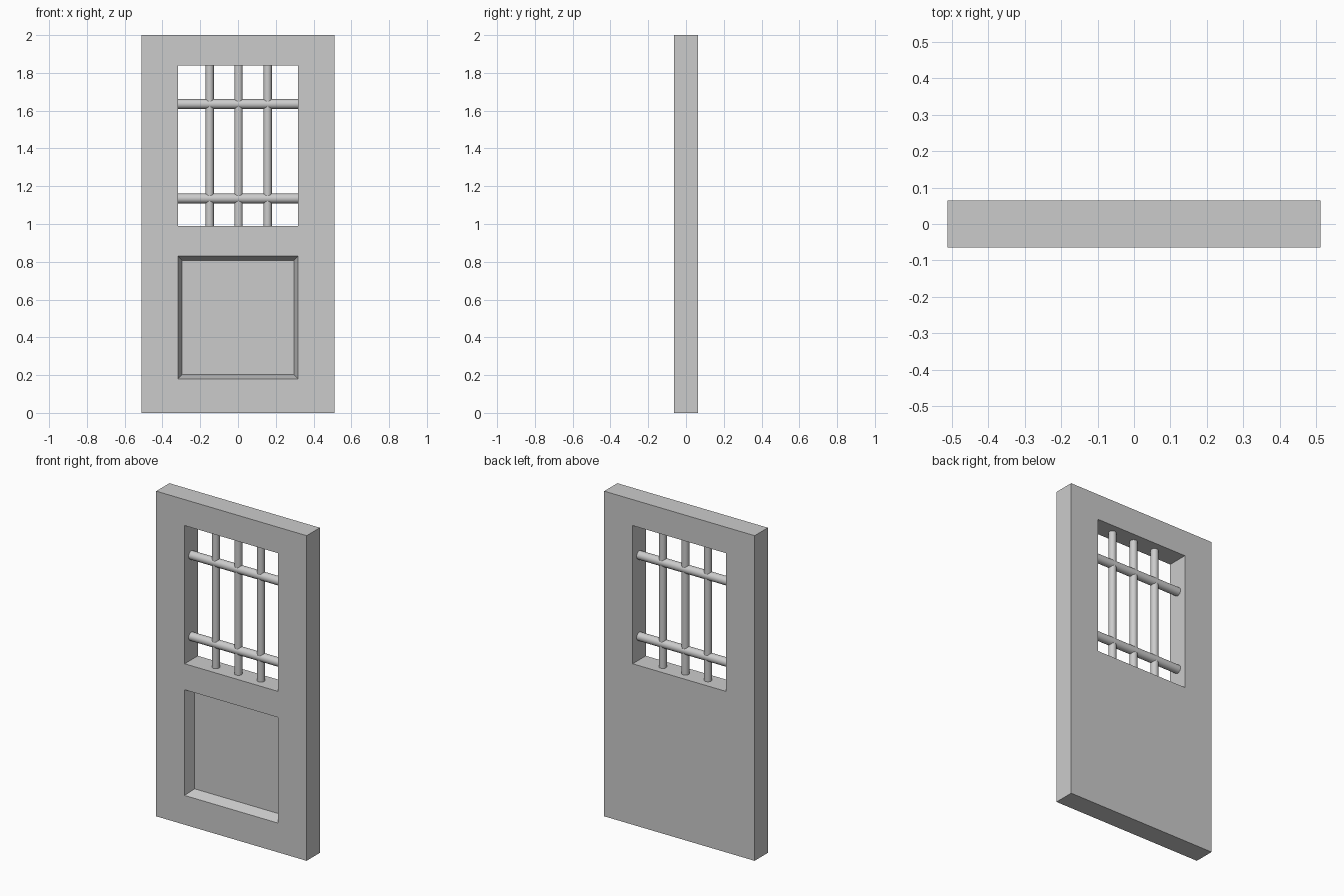
import bpy, bmesh
from math import pi, radians
from mathutils import Matrix, Vector

cube = bpy.data.objects.get("Cube")
if cube:
    bpy.data.objects.remove(cube)

HALF_DEPTH = 0.064
XS = (-0.512, -0.318, 0.318, 0.512)
ZS = (0, 0.18, 0.83, 0.99, 1.84, 2)

grey = bpy.data.materials.new("plain grey")
grey.use_nodes = True
colour = (0.6, 0.6, 0.6, 1)
grey.diffuse_color = colour
grey.node_tree.nodes["Principled BSDF"].inputs["Base Color"].default_value = colour


def finish(name, bm):
    mesh = bpy.data.meshes.new(name)
    bmesh.ops.recalc_face_normals(bm, faces=bm.faces)
    bm.to_mesh(mesh)
    bm.free()
    mesh.materials.append(grey)
    obj = bpy.data.objects.new(name, mesh)
    bpy.context.collection.objects.link(obj)
    return obj


# Door slab: a grid of rails and stiles with the window cell left open
bm = bmesh.new()
grid = [[bm.verts.new((x, -HALF_DEPTH, z)) for x in XS] for z in ZS]
for r in range(len(ZS) - 1):
    for c in range(len(XS) - 1):
        if (r, c) == (3, 1):
            continue
        face = bm.faces.new((grid[r][c], grid[r][c + 1],
                             grid[r + 1][c + 1], grid[r + 1][c]))
        if (r, c) == (1, 1):
            panel = face
front = bm.faces[:]
back = bmesh.ops.duplicate(bm, geom=front + bm.edges[:] + bm.verts[:])
back_verts = [g for g in back["geom"] if isinstance(g, bmesh.types.BMVert)]
bmesh.ops.translate(bm, verts=back_verts, vec=(0, 2 * HALF_DEPTH, 0))

# Outer edges and window reveal join front to back
rims = [e for e in bm.edges if e.is_boundary]
bmesh.ops.bridge_loops(bm, edges=[e for e in rims if all(
    abs(v.co.x) > 0.5 or v.co.z in (0, 2) for v in e.verts)])
bmesh.ops.bridge_loops(bm, edges=[e for e in rims if e.is_boundary])

# Sunken lower panel with sloped sides
bmesh.ops.inset_region(bm, faces=[panel], thickness=0.032)
bmesh.ops.translate(bm, verts=panel.verts[:], vec=(0, HALF_DEPTH, 0))
finish("door_slab", bm)


# Round bars across the window
def bar(name, centre, length, radius, axis):
    bm = bmesh.new()
    turn = Matrix.Rotation(pi / 2, 4, "Y") if axis == "X" else Matrix()
    bmesh.ops.create_cone(bm, cap_ends=True, segments=16, radius1=radius,
                          radius2=radius, depth=length,
                          matrix=Matrix.Translation(Vector(centre)) @ turn)
    obj = finish(name, bm)
    bpy.ops.object.select_all(action="DESELECT")
    obj.select_set(True)
    bpy.context.view_layer.objects.active = obj
    bpy.ops.object.shade_smooth_by_angle(angle=radians(40))


for side, x in (("right", -0.15), ("middle", 0.003), ("left", 0.157)):
    bar(f"upright_bar_{side}", (x, 0, 1.415), 0.86, 0.022, "Z")
for level, z in (("lower", 1.135), ("upper", 1.635)):
    bar(f"cross_bar_{level}", (0, 0, z), 0.645, 0.026, "X")
